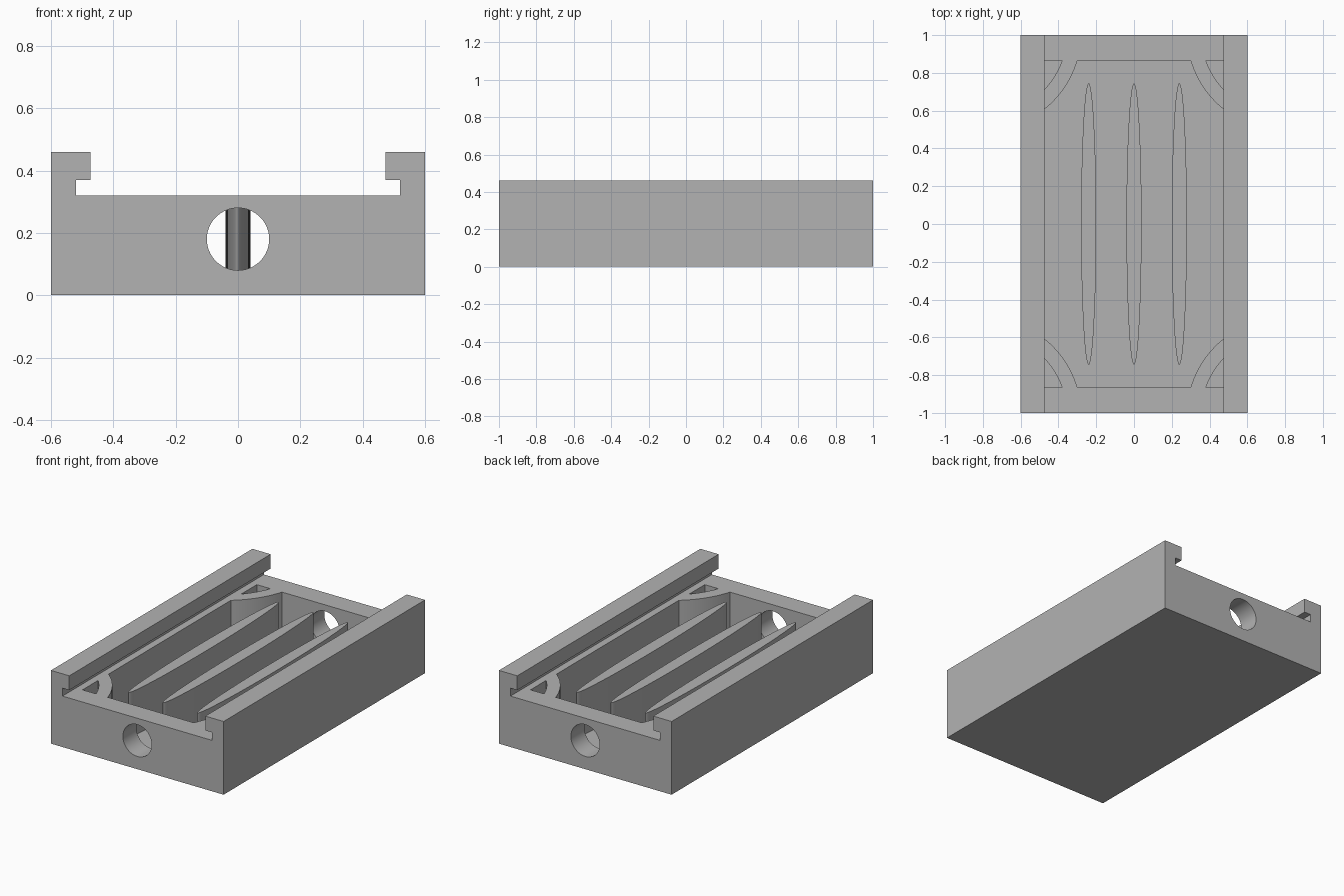
import bpy
import bmesh
from math import sin, cos, asin, acos, tau
from mathutils import Matrix

if "Cube" in bpy.data.objects:
    bpy.data.objects.remove(bpy.data.objects["Cube"], do_unlink=True)

DECK, FLOOR, TOP = 0.32, 0.04, 0.46
WALL_X, WALL_Y = 0.475, 0.865

grey = bpy.data.materials.new("plain grey")
grey.use_nodes = True
grey.diffuse_color = (0.45, 0.45, 0.45, 1)
grey.node_tree.nodes["Principled BSDF"].inputs["Base Color"].default_value = grey.diffuse_color


def prism(name, outline, low, high, turn=None):
    """Extrude a flat outline from low to high along its normal, then turn it."""
    bm = bmesh.new()
    face = bm.faces.new([bm.verts.new((x, y, low)) for x, y in outline])
    grown = bmesh.ops.extrude_face_region(bm, geom=[face])["geom"]
    tops = [v for v in grown if isinstance(v, bmesh.types.BMVert)]
    bmesh.ops.translate(bm, verts=tops, vec=(0, 0, high - low))
    if turn:
        bmesh.ops.transform(bm, matrix=turn, verts=bm.verts)
    bmesh.ops.recalc_face_normals(bm, faces=bm.faces)
    mesh = bpy.data.meshes.new(name)
    bm.to_mesh(mesh)
    bm.free()
    mesh.materials.append(grey)
    obj = bpy.data.objects.new(name, mesh)
    bpy.context.collection.objects.link(obj)
    return obj


def ellipse(cx, cy, rx, ry, count):
    return [(cx + rx * cos(tau * i / count), cy + ry * sin(tau * i / count))
            for i in range(count)]


def corner_arc(radius, steps=14):
    """Arc across the back left corner, from the side wall to the end wall."""
    cx, cy = 0.8, 1.015
    start = -acos((cx - WALL_X) / radius)
    end = -asin((cy - WALL_Y) / radius)
    angles = [start + (end - start) * i / steps for i in range(steps + 1)]
    return [(cx - radius * cos(a), cy + radius * sin(a)) for a in angles]


def flip(points, sx, sy):
    return [(x * sx, y * sy) for x, y in points]


def finish(obj):
    bpy.ops.object.select_all(action="DESELECT")
    obj.select_set(True)
    bpy.context.view_layer.objects.active = obj
    bpy.ops.object.shade_smooth_by_angle(angle=0.5)


stand = Matrix.Rotation(tau / 4, 4, "X")

# Tray body with two slotted side rails
half = [(0.6, 0), (0.6, TOP), (0.473, TOP), (0.473, 0.37), (0.52, 0.37), (0.52, DECK)]
body = prism("tray_body", half + flip(half[::-1], -1, 1), -1, 1, stand)

# Central cavity with rounded corner webs
web = corner_arc(0.522)
outline = (web + flip(web[::-1], -1, 1) + flip(web, -1, -1) + flip(web[::-1], 1, -1))
cutters = [prism("cavity_cutter", outline, FLOOR, 0.345)]

# Small pockets behind the webs
pocket = corner_arc(0.445) + [(WALL_X, WALL_Y)]
for sx in (1, -1):
    for sy in (1, -1):
        cutters.append(prism("pocket_cutter", flip(pocket, sx, sy), FLOOR, 0.345))

# Round port through both end walls
cutters.append(prism("port_cutter", ellipse(0, 0.18, 0.1, 0.1, 64), -1.1, 1.1, stand))

for cutter in cutters:
    cutter.hide_render = True
    cut = body.modifiers.new("cut", "BOOLEAN")
    cut.operation = "DIFFERENCE"
    cut.solver = "EXACT"
    cut.object = cutter
    bpy.context.view_layer.objects.active = body
    bpy.ops.object.modifier_apply(modifier=cut.name)
    bpy.data.objects.remove(cutter, do_unlink=True)
finish(body)

# Three slender fins standing on the cavity floor
for name, x in (("right_fin", -0.24), ("middle_fin", 0), ("left_fin", 0.24)):
    finish(prism(name, ellipse(x, 0, 0.04, 0.745, 96), FLOOR, DECK))
